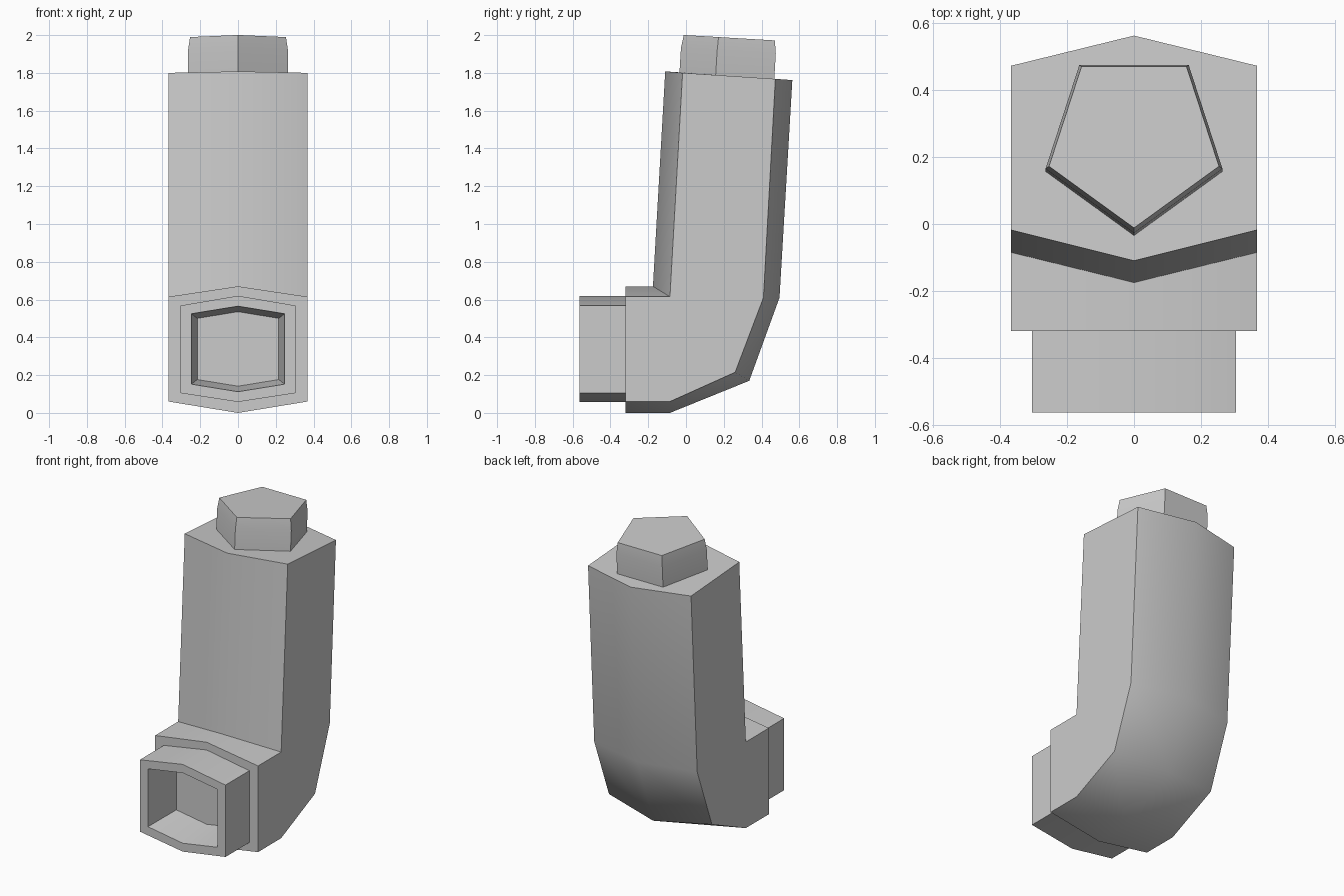
import bpy, bmesh
from math import sin, cos, pi, radians
from mathutils import Matrix

if "Cube" in bpy.data.objects:
    bpy.data.objects.remove(bpy.data.objects["Cube"])


def loft(name, rings, cap_start=True, cap_end=True):
    """Skin a list of equal-length point rings into one smooth-by-angle object."""
    bm = bmesh.new()
    loops = [[bm.verts.new(p) for p in ring] for ring in rings]
    n = len(loops[0])
    for a, b in zip(loops, loops[1:]):
        for i in range(n):
            j = (i + 1) % n
            bm.faces.new((a[i], a[j], b[j], b[i]))
    if cap_start:
        bm.faces.new(loops[0][::-1])
    if cap_end:
        bm.faces.new(loops[-1])
    bmesh.ops.recalc_face_normals(bm, faces=bm.faces)
    mesh = bpy.data.meshes.new(name)
    bm.to_mesh(mesh)
    bm.free()
    obj = bpy.data.objects.new(name, mesh)
    bpy.context.collection.objects.link(obj)
    bpy.ops.object.select_all(action='DESELECT')
    obj.select_set(True)
    bpy.context.view_layer.objects.active = obj
    bpy.ops.object.shade_smooth_by_angle(angle=radians(55))
    return obj


# Bent body: side profile, wider profile on the centre ridge, side profile (y, z)
side = [(-0.32, 0.06), (-0.085, 0.06), (0.26, 0.215), (0.41, 0.61),
        (0.473, 1.768), (-0.018, 1.80), (-0.085, 0.615), (-0.32, 0.615)]
ridge = [(-0.32, 0.0), (-0.085, 0.0), (0.335, 0.17), (0.495, 0.61),
         (0.563, 1.762), (-0.11, 1.808), (-0.175, 0.67), (-0.32, 0.67)]
loft("inhaler_body", [[(x, y, z) for y, z in prof]
                      for x, prof in ((-0.367, side), (0, ridge), (0.367, side))])


# Mouthpiece: hexagonal tube with a slightly tapered opening
def hexagon(y, w, side_lo, side_hi, mid_lo, mid_hi):
    return [(-w, y, side_lo), (0, y, mid_lo), (w, y, side_lo),
            (w, y, side_hi), (0, y, mid_hi), (-w, y, side_hi)]


loft("mouthpiece", [hexagon(-0.32, 0.305, 0.105, 0.568, 0.058, 0.62),
                    hexagon(-0.563, 0.305, 0.105, 0.568, 0.058, 0.62),
                    hexagon(-0.563, 0.247, 0.152, 0.525, 0.112, 0.565),
                    hexagon(-0.315, 0.215, 0.177, 0.50, 0.142, 0.535)],
     cap_start=False)


# Canister: pentagonal prism with a soft top rim, leaning back with the body
def pentagon(r, z):
    return [(r * sin(2 * pi * i / 5), -r * cos(2 * pi * i / 5), z) for i in range(5)]


canister = loft("canister", [pentagon(0.278, -0.02), pentagon(0.278, 0.13),
                             pentagon(0.267, 0.2)])
canister.data.transform(Matrix.Translation((0, 0.243, 1.785))
                        @ Matrix.Rotation(radians(-3.4), 4, 'X'))
